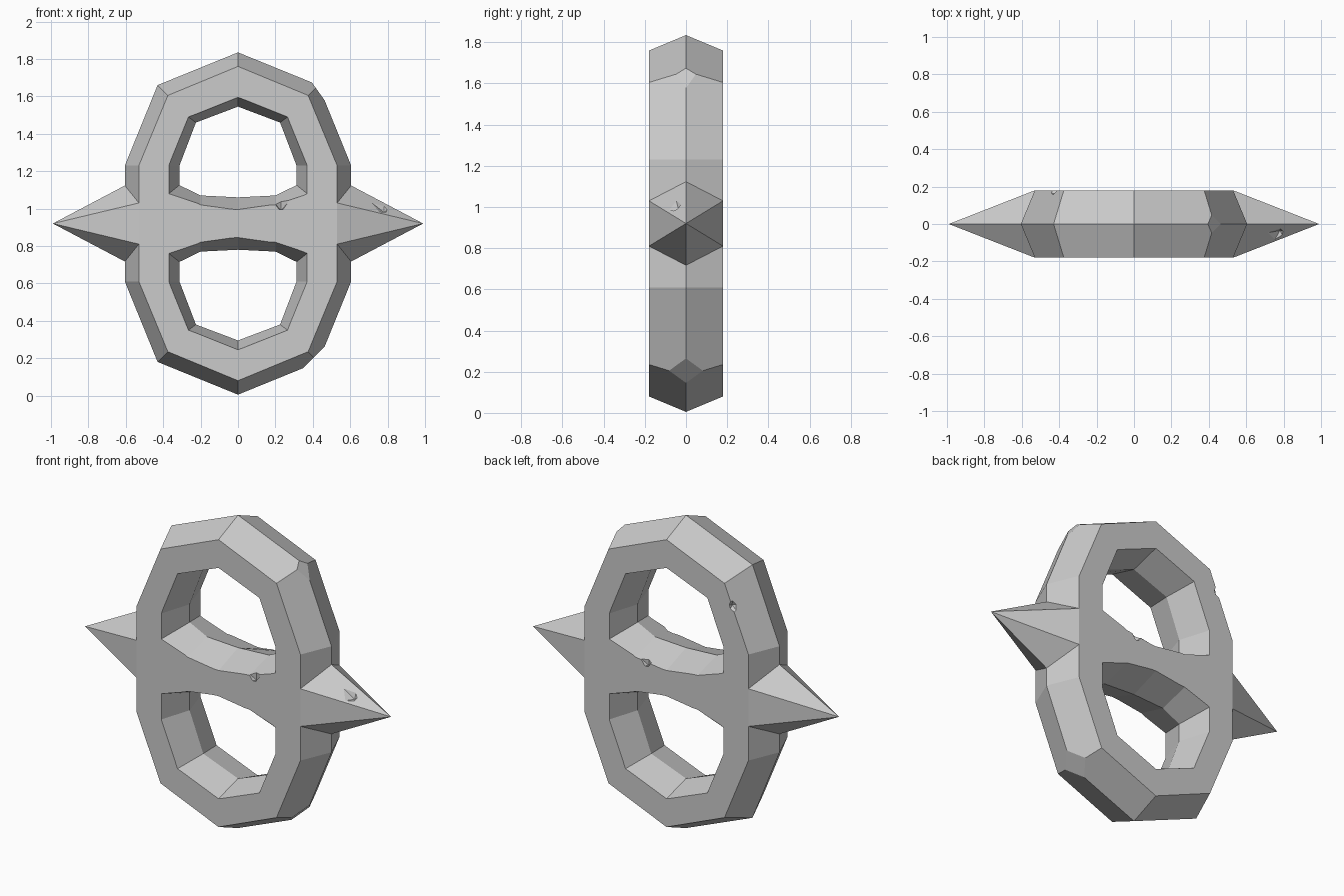
import bpy, bmesh, math
from mathutils import Vector, Matrix

cube = bpy.data.objects.get("Cube")
if cube:
    bpy.data.objects.remove(cube, do_unlink=True)

MID, HALF = 0.92, 0.18

stone = bpy.data.materials.new("grey stone")
stone.use_nodes = True
stone.diffuse_color = (0.6, 0.6, 0.6, 1)
bsdf = stone.node_tree.nodes["Principled BSDF"]
bsdf.inputs["Base Color"].default_value = (0.6, 0.6, 0.6, 1)
bsdf.inputs["Roughness"].default_value = 0.9


def make(name, bm):
    bmesh.ops.recalc_face_normals(bm, faces=bm.faces)
    mesh = bpy.data.meshes.new(name)
    bm.to_mesh(mesh)
    bm.free()
    mesh.materials.append(stone)
    obj = bpy.data.objects.new(name, mesh)
    bpy.context.scene.collection.objects.link(obj)
    return obj


def mirror_x(half):
    """Close a profile whose first and last points lie on x = 0."""
    return half + [(-x, z) for x, z in reversed(half[1:-1])]


def loft(name, face, ridge, depth):
    """Solid with a flat profile at each end and a ridge profile at y = 0."""
    bm = bmesh.new()
    rings = [[bm.verts.new((x, y, z)) for x, z in prof]
             for prof, y in ((face, -depth), (ridge, 0), (face, depth))]
    n = len(face)
    for a, b in zip(rings, rings[1:]):
        for i in range(n):
            j = (i + 1) % n
            bm.faces.new((a[i], a[j], b[j], b[i]))
    bm.faces.new(rings[0])
    bm.faces.new(rings[2][::-1])
    return make(name, bm)


def combine(target, tool, operation):
    tool.hide_render = True
    mod = target.modifiers.new("combine", 'BOOLEAN')
    mod.operation, mod.object, mod.solver = operation, tool, 'EXACT'
    graph = bpy.context.evaluated_depsgraph_get()
    mesh = bpy.data.meshes.new_from_object(target.evaluated_get(graph))
    target.modifiers.clear()
    target.data = mesh
    bpy.data.objects.remove(tool, do_unlink=True)


# Ring body with an outer ridge
upper_face = [(0, .84), (.375, .685), (.53, .31)]
upper_ridge = [(0, .915), (.43, .74), (.605, .31)]


def full(upper):
    half = upper + [(x, -z) for x, z in reversed(upper)]
    return mirror_x([(x, z + MID) for x, z in half])


body = loft("spiked_ring", full(upper_face), full(upper_ridge), HALF)

# Two window openings, narrowest in the middle
hole_face = [(0, .675), (.265, .57), (.37, .31), (.37, .16), (.2, .1), (0, .075)]
hole_ridge = [(0, .625), (.225, .54), (.313, .31), (.313, .205), (.2, .15), (0, .14)]
K = 0.2
hole_wide = [(a + (a - c) * K, b + (b - d) * K)
             for (a, b), (c, d) in zip(hole_face, hole_ridge)]
for side in (1, -1):
    place = lambda prof: mirror_x([(x, MID + side * z) for x, z in prof])
    cutter = loft("opening_cutter", place(hole_wide), place(hole_ridge), HALF * (1 + K))
    combine(body, cutter, 'DIFFERENCE')

# Side spikes
for side in (1, -1):
    bm = bmesh.new()
    points = [(.99, 0, 0)]
    for s in (1, -1):
        points += [(.605, 0, .203 * s), (.45, 0, .05 * s)]
        points += [(.53, y, .11 * s) for y in (-HALF, HALF)]
    for x, y, z in points:
        bm.verts.new((x * side, y, z + MID))
    bmesh.ops.convex_hull(bm, input=bm.verts)
    combine(body, make("spike", bm), 'UNION')


# Chipped damage: flat corner breaks and pointed notches
def outward(p, n):
    return Matrix.Translation(p) @ Vector(n).to_track_quat('Z', 'Y').to_matrix().to_4x4()


def corner_break(p, n, size=0.4):
    bm = bmesh.new()
    bmesh.ops.create_cube(bm, size=size)
    bm.transform(outward(p, n) @ Matrix.Translation((0, 0, size / 2)))
    combine(body, make("break_cutter", bm), 'DIFFERENCE')


def notch(p, n, length=0.1, spread=55):
    bm = bmesh.new()
    bmesh.ops.create_cone(bm, cap_ends=True, segments=5, radius1=0,
                          radius2=length * math.tan(math.radians(spread)), depth=length)
    bmesh.ops.remove_doubles(bm, verts=bm.verts, dist=1e-5)
    bm.transform(outward(p, n) @ Matrix.Translation((0, 0, length / 2)))
    combine(body, make("notch_cutter", bm), 'DIFFERENCE')


corner_break((.43, 0, 1.625), (.8, 0, .57))
corner_break((.41, 0, .21), (1, 0, -1))
notch((-.18, 0, .11), (-.1, 0, -1))
notch((-.75, 0, .87), (-.51, 0, -.86), 0.12)
notch((.78, -.035, .98), (0, -.6, .8), 0.05)
notch((.23, -.155, .99), (0, -.7, .7), 0.06, 40)
notch((.13, .155, .98), (0, .7, .7), 0.06, 40)
notch((-.41, .16, 1.48), (-.7, .7, .2), 0.06)

for poly in body.data.polygons:
    poly.use_smooth = False
